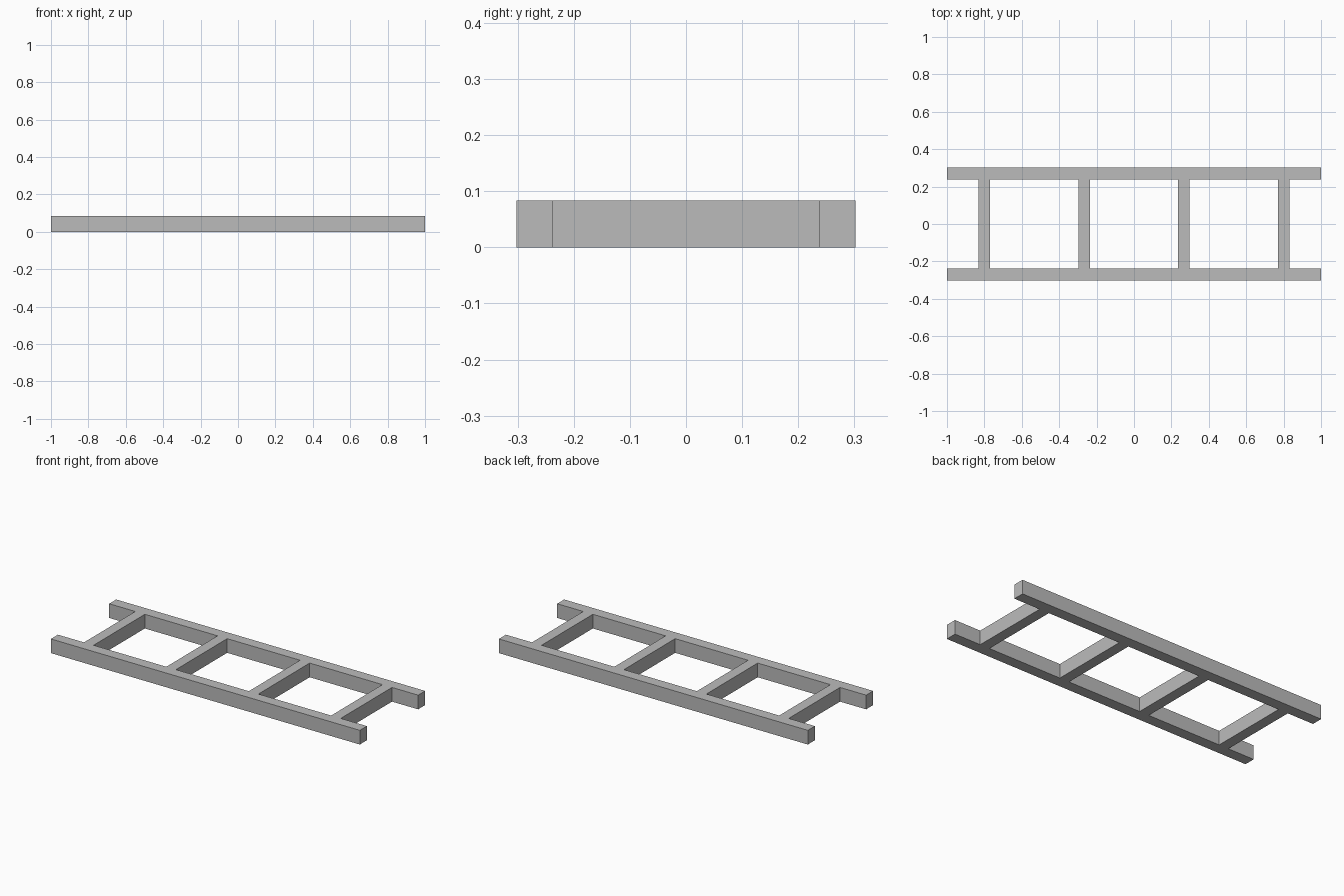
import bpy
import bmesh

if "Cube" in bpy.data.objects:
    bpy.data.objects.remove(bpy.data.objects["Cube"])

HEIGHT = 0.083
RAIL_IN, RAIL_OUT = 0.237, 0.302
RUNG_HALF = 0.031
RUNGS = (-0.80, -0.267, 0.267, 0.80)

gray = bpy.data.materials.new("light_gray")
gray.diffuse_color = (0.5, 0.5, 0.5, 1)
gray.use_nodes = True
gray.node_tree.nodes["Principled BSDF"].inputs["Base Color"].default_value = gray.diffuse_color

# Plan grid lines: odd columns are rungs, outer rows are the side rails
xs = [-1.0] + [x + s * RUNG_HALF for x in RUNGS for s in (-1, 1)] + [1.0]
ys = [-RAIL_OUT, -RAIL_IN, RAIL_IN, RAIL_OUT]

bm = bmesh.new()
grid = [[bm.verts.new((x, y, 0)) for y in ys] for x in xs]
for i in range(len(xs) - 1):
    for j in range(len(ys) - 1):
        if j != 1 or i % 2 == 1:
            bm.faces.new((grid[i][j], grid[i + 1][j],
                          grid[i + 1][j + 1], grid[i][j + 1]))

# Raise the plan into one welded frame of two rails and four rungs
ext = bmesh.ops.extrude_face_region(bm, geom=bm.faces[:], use_keep_orig=True)
top = [g for g in ext["geom"] if isinstance(g, bmesh.types.BMVert)]
bmesh.ops.translate(bm, verts=top, vec=(0, 0, HEIGHT))
bmesh.ops.recalc_face_normals(bm, faces=bm.faces[:])

mesh = bpy.data.meshes.new("ladder_frame")
bm.to_mesh(mesh)
bm.free()
mesh.materials.append(gray)
frame = bpy.data.objects.new("ladder_frame", mesh)
bpy.context.collection.objects.link(frame)
